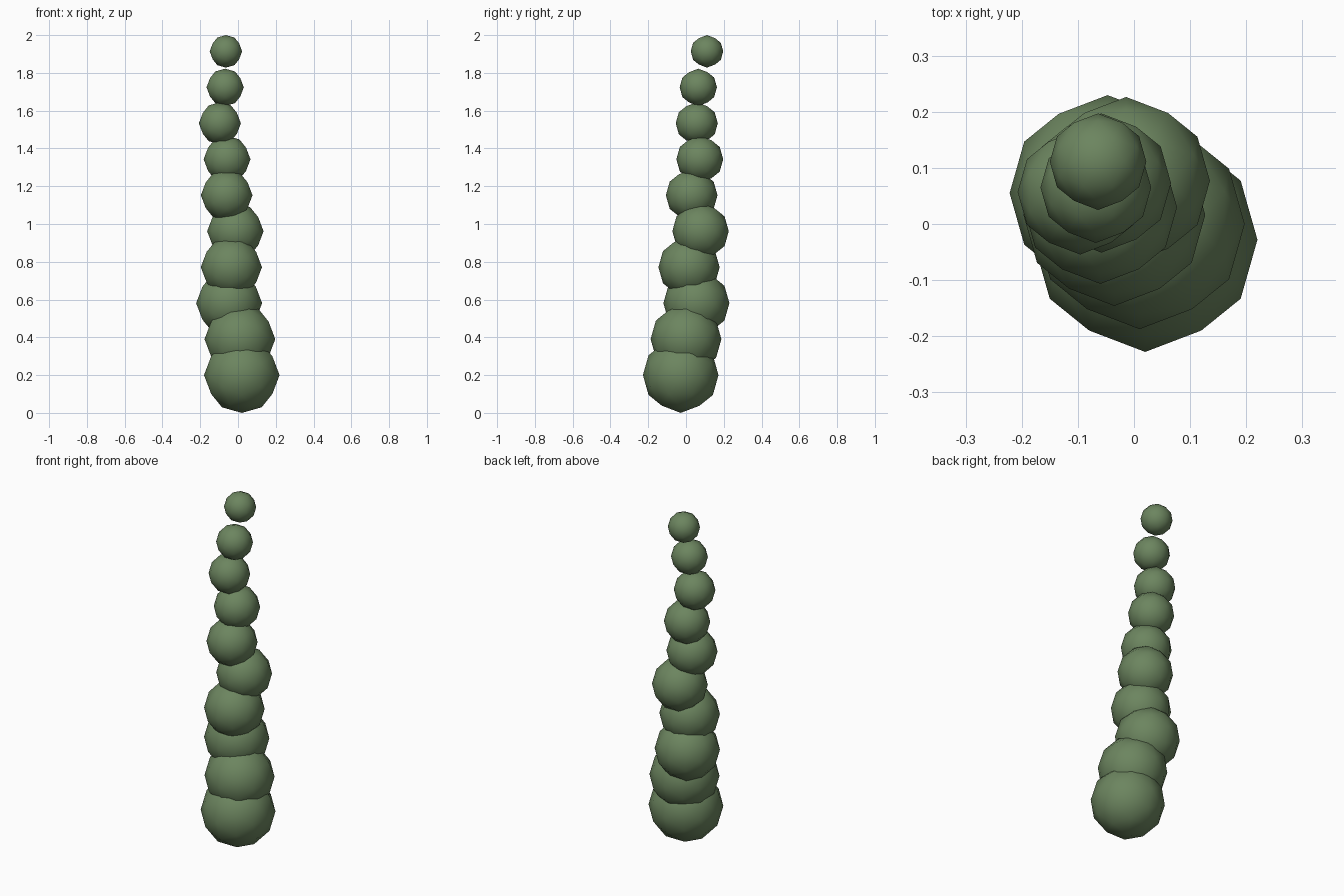
import bpy, bmesh
from mathutils import Vector

if "Cube" in bpy.data.objects:
    bpy.data.objects.remove(bpy.data.objects["Cube"])

COUNT = 10
# sideways drift (x, y) of each ball, bottom to top
DRIFT = [(0.02, -0.028), (0.01, 0.0), (-0.047, 0.055), (-0.035, 0.016),
         (-0.014, 0.077), (-0.06, 0.03), (-0.058, 0.073), (-0.096, 0.057),
         (-0.068, 0.065), (-0.064, 0.111)]

green = bpy.data.materials.new("stalk_green")
green.diffuse_color = (0.15, 0.235, 0.115, 1)
green.use_nodes = True
green.node_tree.nodes["Principled BSDF"].inputs["Base Color"].default_value = green.diffuse_color


def ball(name, centre, radius):
    """Low-poly icosphere with its edge midpoints lying on the axes."""
    t = (1 + 5 ** 0.5) / 2
    bm = bmesh.new()
    for a in (-1, 1):
        for b in (-t, t):
            for co in ((a, 0, b), (0, b, a), (b, a, 0)):
                bm.verts.new(co)
    bmesh.ops.convex_hull(bm, input=bm.verts[:])
    bmesh.ops.subdivide_edges(bm, edges=bm.edges[:], cuts=1, use_grid_fill=True)
    for v in bm.verts:
        v.co = v.co.normalized() * radius
    bmesh.ops.recalc_face_normals(bm, faces=bm.faces[:])
    for f in bm.faces:
        f.smooth = True
    mesh = bpy.data.meshes.new(name)
    bm.to_mesh(mesh)
    bm.free()
    mesh.materials.append(green)
    obj = bpy.data.objects.new(name, mesh)
    obj.location = Vector(centre)
    bpy.context.collection.objects.link(obj)


# Tapering stack of balls forming the stalk
for i, (x, y) in enumerate(DRIFT):
    f = i / (COUNT - 1)
    ball(f"stalk_ball_{i + 1}", (x, y, 0.2 + 1.714 * f), 0.2 - 0.114 * f)
